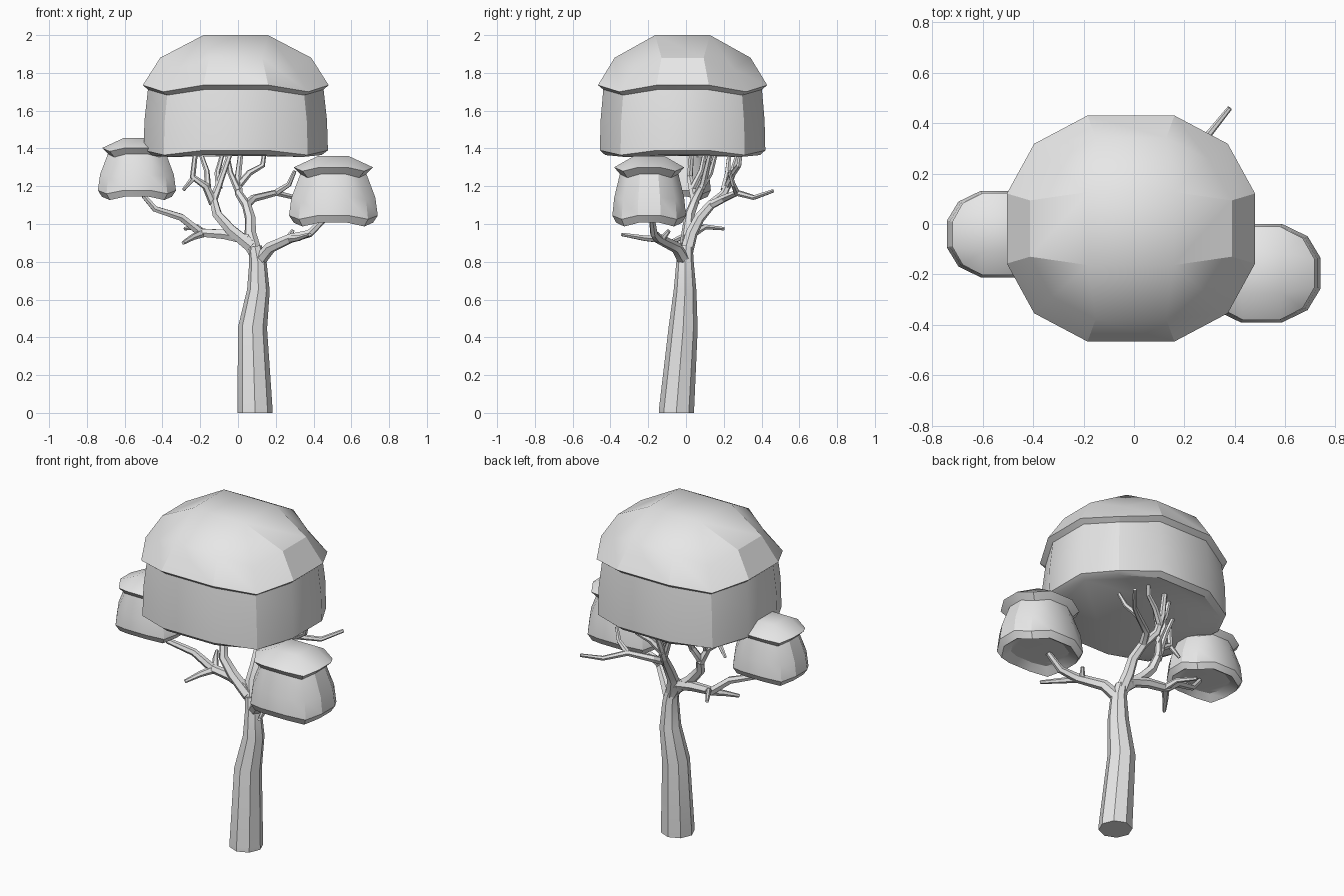
import bpy, bmesh

cube = bpy.data.objects.get("Cube")
if cube:
    bpy.data.objects.remove(cube, do_unlink=True)

grey = bpy.data.materials.new("plain_grey")
grey.use_nodes = True
grey.diffuse_color = (0.8, 0.8, 0.8, 1)
grey.node_tree.nodes["Principled BSDF"].inputs["Base Color"].default_value = (0.8, 0.8, 0.8, 1)


def finish(ob):
    """Select the object, make it a mesh and smooth its soft edges."""
    bpy.ops.object.select_all(action="DESELECT")
    ob.select_set(True)
    bpy.context.view_layer.objects.active = ob
    if ob.type == "CURVE":
        bpy.ops.object.convert(target="MESH")
        ob = bpy.context.object
    ob.data.materials.clear()
    ob.data.materials.append(grey)
    bpy.ops.object.shade_smooth_by_angle()


# Rounded square cross-section: three points for each quarter turn
QUARTER = [(1, 0.31), (0.78, 0.75), (0.35, 1)]
OUTLINE = (QUARTER + [(-x, y) for x, y in reversed(QUARTER)]
           + [(-x, -y) for x, y in QUARTER] + [(x, -y) for x, y in reversed(QUARTER)])


def canopy(name, centre, top, rings):
    """Flat square crown, then rings of (half x, half y, z, corner drop)."""
    cx, cy = centre
    bm = bmesh.new()
    hx, hy, z = top
    square = [bm.verts.new((cx + sx * hx, cy + sy * hy, z))
              for sx, sy in ((1, 1), (-1, 1), (-1, -1), (1, -1))]
    bm.faces.new(square)
    loops = []
    for hx, hy, z, drop in rings:
        loops.append([bm.verts.new((cx + x * hx, cy + y * hy, z - drop * (i % 3 == 1)))
                      for i, (x, y) in enumerate(OUTLINE)])
    first = loops[0]
    for i in range(4):
        a, corner, b = first[3 * i:3 * i + 3]
        bm.faces.new((square[i], a, corner, b))
        bm.faces.new((square[i], b, first[(3 * i + 3) % 12], square[(i + 1) % 4]))
    for upper, lower in zip(loops, loops[1:]):
        for i in range(12):
            j = (i + 1) % 12
            bm.faces.new((upper[i], lower[i], lower[j], upper[j]))
    bm.faces.new(list(reversed(loops[-1])))
    bmesh.ops.recalc_face_normals(bm, faces=bm.faces)
    mesh = bpy.data.meshes.new(name)
    bm.to_mesh(mesh)
    bm.free()
    ob = bpy.data.objects.new(name, mesh)
    bpy.context.collection.objects.link(ob)
    finish(ob)


def limb(name, points, start, end, sides=1, radii=None):
    """Tapered faceted tube along a path."""
    curve = bpy.data.curves.new(name, "CURVE")
    curve.dimensions = "3D"
    curve.bevel_depth = 1
    curve.bevel_resolution = sides
    curve.use_fill_caps = True
    spline = curve.splines.new("POLY")
    spline.points.add(len(points) - 1)
    for i, p in enumerate(points):
        spline.points[i].co = (*p, 1)
        t = i / (len(points) - 1)
        spline.points[i].radius = radii[i] if radii else start + (end - start) * t
    ob = bpy.data.objects.new(name, curve)
    bpy.context.collection.objects.link(ob)
    finish(ob)


# Main canopy: dome, overhanging lip, body, underside
canopy("main_canopy", (-0.012, -0.018), (0.17, 0.145, 2.0), [
    (0.40, 0.36, 1.88, 0.06), (0.492, 0.448, 1.735, 0.035), (0.465, 0.42, 1.712, 0.03),
    (0.483, 0.434, 1.55, 0.01), (0.488, 0.438, 1.39, 0.025), (0.455, 0.41, 1.365, 0.01)])


def pod(name, centre, base, s):
    """Small canopy scaled by s with its foot at height base."""
    profile = [(0.21, 0.185, 0.315, 0.02), (0.175, 0.155, 0.28, 0.02),
               (0.222, 0.185, 0.155, 0.01), (0.235, 0.195, 0.06, 0.02),
               (0.21, 0.175, 0.022, 0.02), (0.16, 0.13, 0.05, 0.01)]
    canopy(name, centre, (0.08 * s, 0.08 * s, base + 0.375 * s),
           [(x * s, y * s, base + z * s, d * s) for x, y, z, d in profile])


pod("left_canopy", (0.505, -0.195), 0.985, 1.0)
pod("right_canopy", (-0.535, -0.04), 1.125, 0.88)

# Trunk
limb("trunk", [(0.09, -0.05, 0), (0.09, -0.05, 0.02), (0.077, -0.015, 0.45),
               (0.108, -0.005, 0.65), (0.105, -0.005, 0.8), (0.09, 0, 0.88)],
     0, 0, 2, [0.093, 0.093, 0.077, 0.06, 0.046, 0.036])

# Left bough and twigs
limb("left_bough", [(0.10, 0, 0.79), (0.17, -0.05, 0.875), (0.28, -0.15, 0.925),
                    (0.38, -0.17, 0.95), (0.46, -0.18, 1.03)], 0.036, 0.016)
limb("left_front_twig", [(0.27, -0.14, 0.92), (0.32, -0.22, 0.925), (0.38, -0.34, 0.945)], 0.022, 0.01)
limb("left_short_twig", [(0.26, -0.13, 0.915), (0.29, -0.09, 0.965)], 0.018, 0.01)

# Right bough and twigs
limb("right_bough", [(0.10, 0, 0.83), (0.04, 0.01, 0.92), (-0.07, 0.03, 0.945), (-0.2, 0.04, 0.955),
                     (-0.3, 0.01, 1.035), (-0.44, -0.03, 1.08), (-0.5, -0.04, 1.15)], 0.036, 0.014)
limb("right_low_twig", [(-0.19, 0.04, 0.95), (-0.24, -0.02, 0.93), (-0.29, -0.09, 0.9)], 0.023, 0.01)
limb("right_back_twig", [(-0.18, 0.04, 0.95), (-0.22, 0.1, 0.985), (-0.28, 0.2, 0.975)], 0.02, 0.01)

# Inner bough rising into the main canopy
limb("inner_bough", [(0.07, 0, 0.88), (-0.04, 0.01, 0.97), (-0.11, 0.02, 1.05), (-0.13, 0.05, 1.13),
                     (-0.1, 0.09, 1.21), (-0.04, 0.13, 1.38)], 0.036, 0.014)
limb("inner_fork", [(-0.13, 0.05, 1.11), (-0.17, 0.03, 1.2), (-0.24, 0.02, 1.25),
                    (-0.225, 0.03, 1.38)], 0.024, 0.013)
limb("inner_side_twig", [(-0.23, 0.02, 1.25), (-0.29, 0.04, 1.18)], 0.016, 0.009)
limb("inner_top_twig", [(-0.16, 0.035, 1.19), (-0.165, 0.08, 1.28), (-0.2, 0.1, 1.38)], 0.018, 0.011)
limb("inner_back_twig", [(-0.1, 0.08, 1.19), (-0.11, 0.13, 1.27), (-0.08, 0.16, 1.38)], 0.018, 0.011)

# Back bough with its long reaching twig
limb("back_bough", [(0.095, 0, 0.84), (0.065, 0.03, 0.95), (0.065, 0.07, 1.03), (0.045, 0.13, 1.1),
                    (0.005, 0.2, 1.16), (0.0, 0.24, 1.25), (0.015, 0.28, 1.38)], 0.036, 0.014)
limb("back_reaching_twig", [(0.045, 0.13, 1.1), (0.08, 0.2, 1.135), (0.2, 0.27, 1.165),
                            (0.3, 0.36, 1.14), (0.38, 0.46, 1.175)], 0.024, 0.01)
limb("back_reaching_fork", [(0.2, 0.27, 1.165), (0.27, 0.25, 1.21), (0.3, 0.23, 1.28)], 0.018, 0.01)
limb("back_top_twig", [(0.0, 0.22, 1.2), (0.06, 0.25, 1.27), (0.13, 0.28, 1.31), (0.14, 0.29, 1.38)], 0.02, 0.011)
limb("back_side_twig", [(0.0, 0.2, 1.18), (-0.04, 0.22, 1.27), (-0.06, 0.23, 1.38)], 0.019, 0.011)
